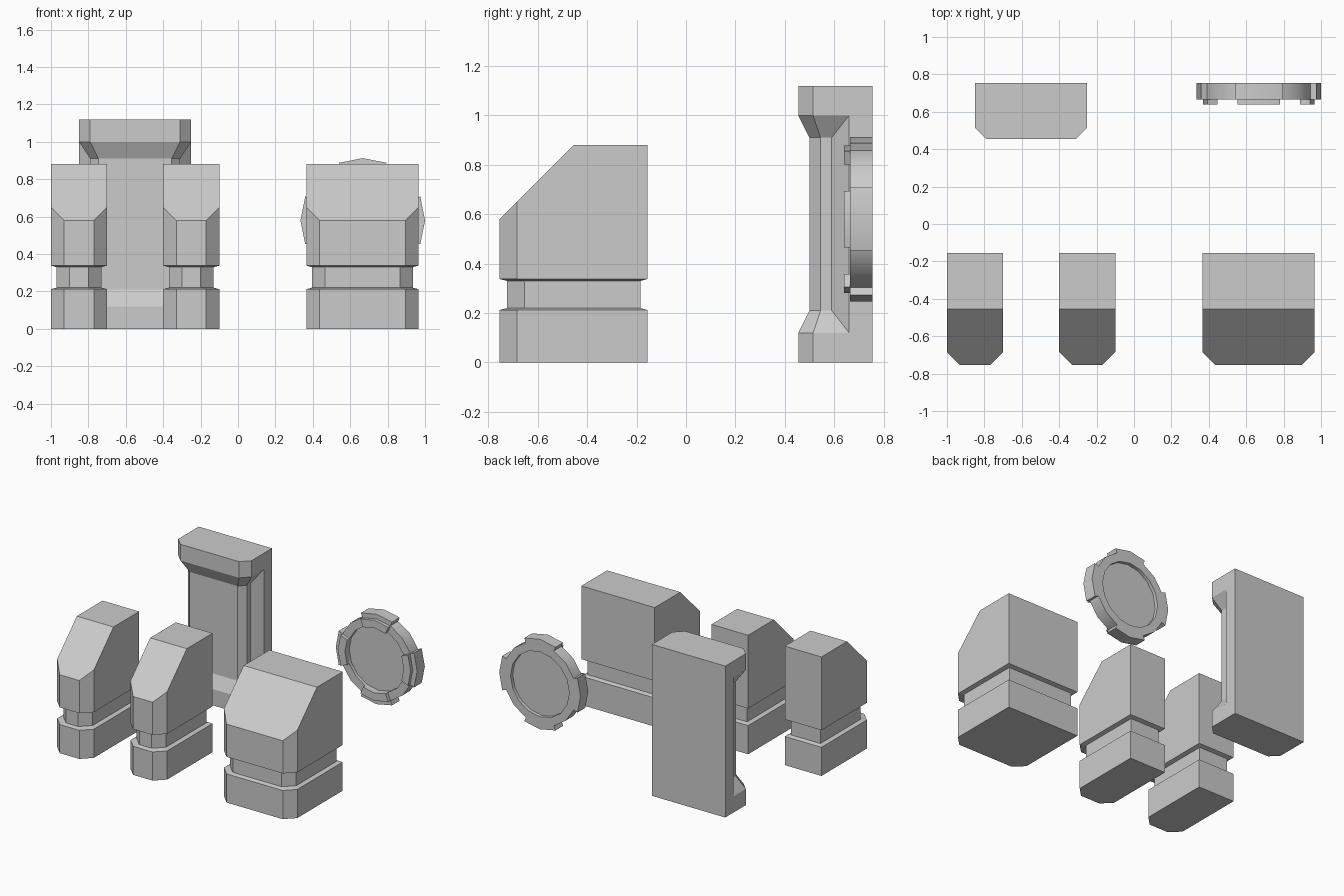
import bpy, bmesh, math
from mathutils import Vector

if "Cube" in bpy.data.objects:
    bpy.data.objects.remove(bpy.data.objects["Cube"])


def finish(bm, name, smooth=False):
    bmesh.ops.remove_doubles(bm, verts=bm.verts, dist=1e-5)
    bmesh.ops.recalc_face_normals(bm, faces=bm.faces)
    me = bpy.data.meshes.new(name)
    bm.to_mesh(me)
    bm.free()
    ob = bpy.data.objects.new(name, me)
    bpy.context.collection.objects.link(ob)
    if smooth:
        bpy.ops.object.select_all(action='DESELECT')
        ob.select_set(True)
        bpy.context.view_layer.objects.active = ob
        bpy.ops.object.shade_smooth_by_angle(angle=math.radians(30))
    return ob


def loft(bm, rows, closed=False, caps=True):
    """Skin a list of point loops; closed joins last loop to first."""
    loops = [[bm.verts.new(p) for p in r] for r in rows]
    n = len(loops[0])
    pairs = list(zip(loops, loops[1:])) + ([(loops[-1], loops[0])] if closed else [])
    for a, b in pairs:
        for i in range(n):
            j = (i + 1) % n
            bm.faces.new((a[i], a[j], b[j], b[i]))
    if caps and not closed:
        bm.faces.new(loops[0][::-1])
        bm.faces.new(loops[-1])


# Blocks: chamfered front, groove all round, sloped top front
def block(name, x0, x1):
    y0, y1, c = -0.755, -0.155, 0.07

    def row(z, d):
        a, b, f, k = x0 + d, x1 - d, y0 + d, y1 - d
        return [(a, k, z), (a, f + c, z), (a + c, f, z),
                (b - c, f, z), (b, f + c, z), (b, k, z)]
    bm = bmesh.new()
    loft(bm, [row(z, d) for z, d in
              ((0, 0), (.212, 0), (.22, .03), (.33, .03), (.338, 0), (.88, 0))])
    bmesh.ops.bisect_plane(bm, geom=bm.verts[:] + bm.edges[:] + bm.faces[:],
                           plane_co=Vector((0, y0, .58)),
                           plane_no=Vector((0, -1, 1)), clear_outer=True)
    bmesh.ops.holes_fill(bm, edges=[e for e in bm.edges if e.is_boundary], sides=0)
    finish(bm, name)


block("narrow_block_left", -1.0, -0.7)
block("narrow_block_middle", -0.4, -0.1)
block("wide_block", 0.365, 0.965)

# Pillar: flat back, waist cut into front and sides
FULL = [(.3, .755), (.3, .66), (.3, .66), (.3, .515), (.24, .455)]
WAIST = [(.3, .755), (.3, .66), (.24, .59), (.24, .545), (.195, .5)]
bm = bmesh.new()
loft(bm, [[(-.55 + x, y, z) for x, y in half] +
          [(-.55 - x, y, z) for x, y in reversed(half)]
          for z, half in ((0, FULL), (.12, FULL), (.21, WAIST),
                          (.91, WAIST), (1.0, FULL), (1.12, FULL))])
bmesh.ops.dissolve_degenerate(bm, dist=1e-5, edges=bm.edges)
finish(bm, "pillar")

# Round cover: 16-sided rim, recessed disc, four clips with outer tabs
CX, CZ, STEP = 0.667, 0.58, math.radians(22.5)


def section(k, r0, r1, y0, y1):
    s, c = math.sin(k * STEP), math.cos(k * STEP)
    return [(CX + r * s, y, CZ + r * c) for r, y in
            ((r0, y0), (r1, y0), (r1, y1), (r0, y1))]


bm = bmesh.new()
loft(bm, [section(k, .24, .30, .665, .755) for k in range(16)], closed=True)
finish(bm, "cover_rim", True)

bm = bmesh.new()
loft(bm, [[(CX + .24 * math.sin(k * STEP), y, CZ + .24 * math.cos(k * STEP))
           for k in range(16)] for y in (.69, .73)])
finish(bm, "cover_disc")

for q in range(4):
    for name, dims in (("cover_clip", (.24, .298, .64, .665)),
                       ("cover_tab", (.298, .333, .665, .755))):
        bm = bmesh.new()
        loft(bm, [section(q * 4 + k, *dims) for k in (-1, 0, 1)])
        finish(bm, f"{name}_{q + 1}", True)
